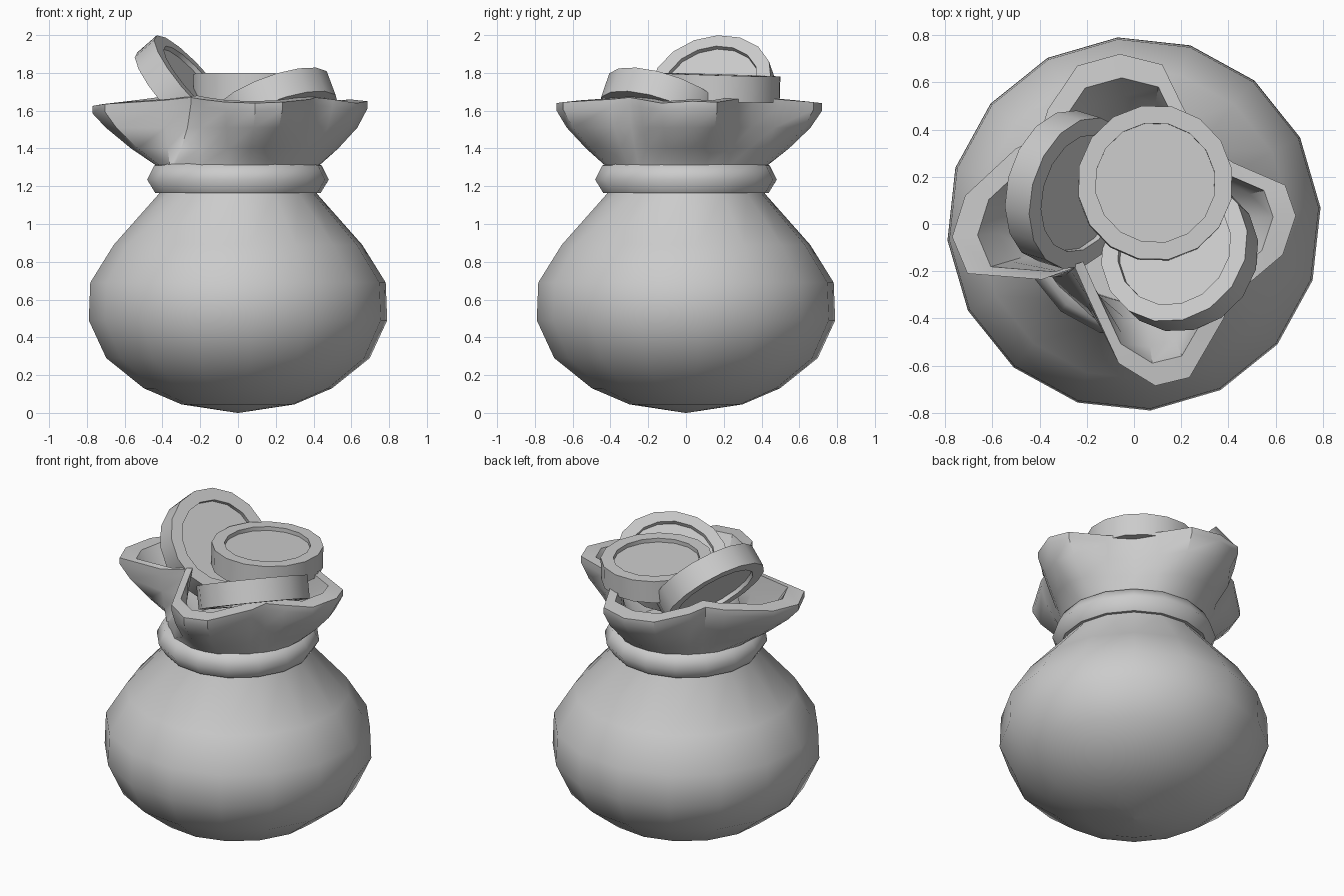
import bpy, math
from mathutils import Vector

if "Cube" in bpy.data.objects:
    bpy.data.objects.remove(bpy.data.objects["Cube"])

SIDES = 16


def loft(name, rings, angle=40, cap_start=False, cap_end=False, closed=False):
    """Skin a list of equal-length point rings into one mesh."""
    n = len(rings[0])
    verts = [tuple(p) for r in rings for p in r]
    faces = []
    count = len(rings)
    for i in range(count if closed else count - 1):
        a, b = i * n, ((i + 1) % count) * n
        for j in range(n):
            k = (j + 1) % n
            faces.append((a + j, a + k, b + k, b + j))
    if cap_start:
        faces.append(tuple(reversed(range(n))))
    if cap_end:
        faces.append(tuple(range((count - 1) * n, count * n)))
    mesh = bpy.data.meshes.new(name)
    mesh.from_pydata(verts, [], faces)
    mesh.validate()
    obj = bpy.data.objects.new(name, mesh)
    bpy.context.collection.objects.link(obj)
    bpy.ops.object.select_all(action='DESELECT')
    obj.select_set(True)
    bpy.context.view_layer.objects.active = obj
    bpy.ops.object.shade_smooth_by_angle(angle=math.radians(angle))
    return obj


def circle(r, z, phase=5.0):
    return [Vector((r * math.cos(a), r * math.sin(a), z)) for a in
            (math.radians(phase) + 2 * math.pi * j / SIDES for j in range(SIDES))]


# Sack body: rounded lathe, tapering into the neck
body = [(0.004, 0.0), (0.30, 0.045), (0.50, 0.13), (0.70, 0.29), (0.793, 0.49),
        (0.785, 0.69), (0.66, 0.89), (0.42, 1.16), (0.40, 1.25)]
loft("sack_body", [circle(r, z) for r, z in body], 60, True, True)

# Tied cord around the neck
cord = [(0.38, 1.17), (0.44, 1.165), (0.483, 1.235), (0.445, 1.31), (0.39, 1.325)]
loft("neck_cord", [circle(r, z) for r, z in cord], 60, closed=True)

# Ruffled mouth: rim outline seen from above, four lobes (x, y, z)
RIM = [
    (0.63, -0.13, 1.64), (0.685, 0.035, 1.65), (0.64, 0.165, 1.645),
    (0.42, 0.26, 1.66), (0.29, 0.35, 1.67), (0.21, 0.49, 1.66),
    (0.12, 0.675, 1.645), (-0.06, 0.72, 1.64), (-0.24, 0.67, 1.645),
    (-0.365, 0.485, 1.66), (-0.40, 0.37, 1.67), (-0.50, 0.32, 1.66),
    (-0.715, 0.12, 1.635), (-0.77, -0.055, 1.625), (-0.705, -0.21, 1.635),
    (-0.39, -0.235, 1.655), (-0.25, -0.185, 1.67), (-0.19, -0.32, 1.66),
    (-0.065, -0.59, 1.645), (0.09, -0.685, 1.64), (0.235, -0.65, 1.645),
    (0.38, -0.40, 1.66), (0.41, -0.30, 1.67), (0.50, -0.24, 1.66)]


def ruffle_ring(t, z=None, scale=1.0, drop=0.0):
    """Blend from the round neck (t=0) to the lobed rim (t=1)."""
    ring = []
    for x, y, rz in RIM:
        neck = Vector((x, y)).normalized() * 0.42
        p = neck.lerp(Vector((x, y)), t) * scale
        ring.append(Vector((p.x, p.y, rz - drop if z is None else z)))
    return ring


loft("ruffled_mouth", [
    ruffle_ring(0, 1.24, 0.95), ruffle_ring(0, 1.30), ruffle_ring(0.42, 1.40),
    ruffle_ring(0.80, 1.51), ruffle_ring(1, drop=0.04), ruffle_ring(1),
    ruffle_ring(1, scale=0.86, drop=-0.01), ruffle_ring(0.7, 1.52, 0.86),
    ruffle_ring(0.3, 1.40, 0.84), ruffle_ring(0, 1.28, 0.8)], 40, True, True)


# Coins: thick discs with a recess on both faces
def coin(name, face_centre, normal, phase=10, r=0.33, thick=0.14):
    inner, rec = 0.255, 0.025
    prof = [(inner, -thick + rec), (inner, -thick), (r, -thick),
            (r, 0), (inner, 0), (inner, -rec)]
    obj = loft(name, [circle(a, z, phase) for a, z in prof], 30, True, True)
    obj.rotation_mode = 'QUATERNION'
    obj.rotation_quaternion = Vector((0, 0, 1)).rotation_difference(Vector(normal).normalized())
    obj.location = face_centre
    return obj


coin("coin_flat", (0.09, 0.175, 1.79), (0.01, 0.03, 1))
coin("coin_front", (0.17, -0.10, 1.68), (-0.33, 0.30, 0.88))
coin("coin_leaning", (-0.22, 0.13, 1.747), (0.73, -0.22, 0.64))
